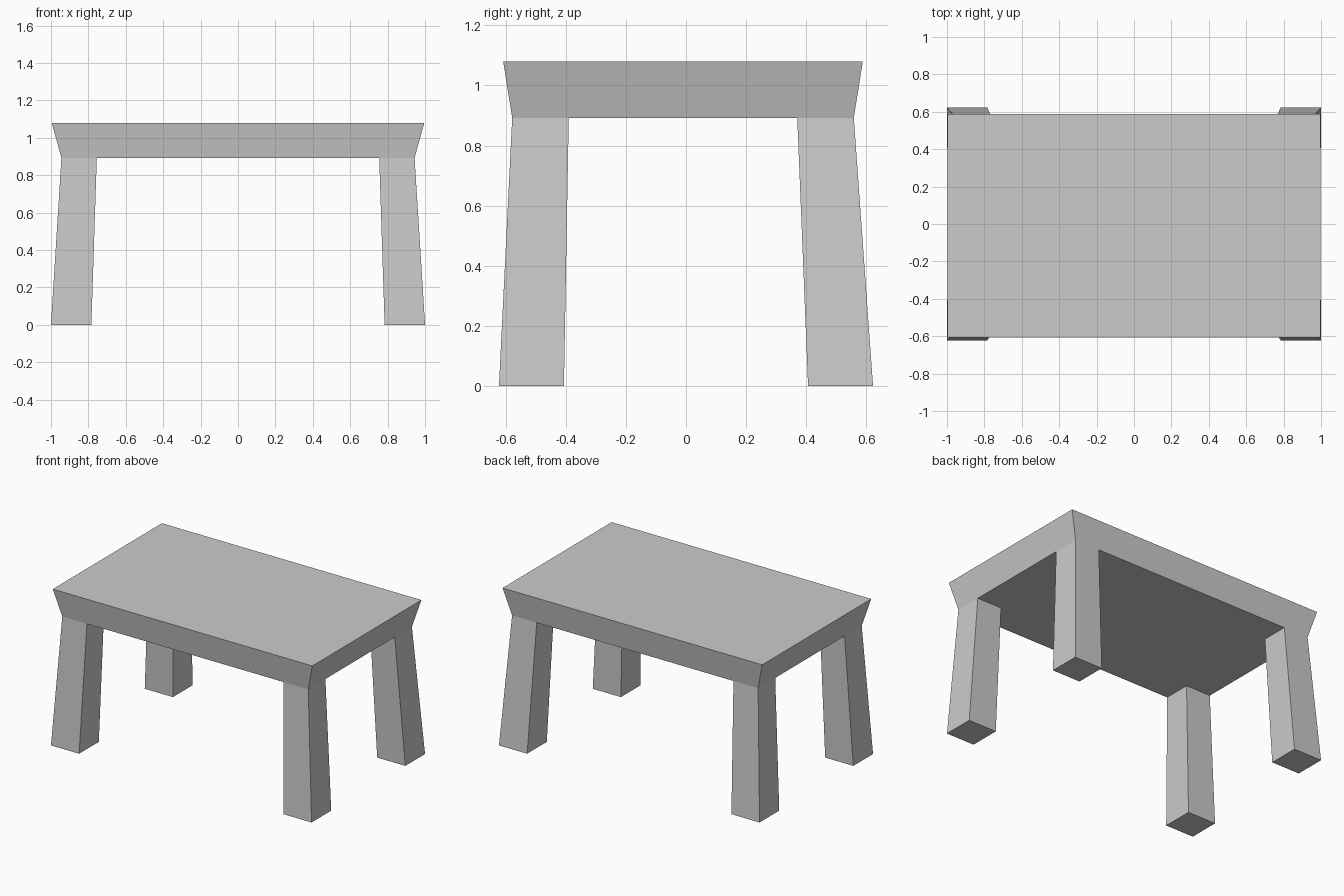
import bpy, bmesh

if "Cube" in bpy.data.objects:
    bpy.data.objects.remove(bpy.data.objects["Cube"])


def tapered_block(name, low, high, z0, z1, cap_top=True):
    """Block between two rectangles, each given as (x0, x1, y0, y1)."""
    bm = bmesh.new()
    rings = []
    for (xa, xb, ya, yb), z in ((low, z0), (high, z1)):
        corners = ((xa, ya), (xb, ya), (xb, yb), (xa, yb))
        rings.append([bm.verts.new((x, y, z)) for x, y in corners])
    a, b = rings
    bm.faces.new(a[::-1])
    if cap_top:
        bm.faces.new(b)
    for i in range(4):
        j = (i + 1) % 4
        bm.faces.new((a[i], a[j], b[j], b[i]))
    mesh = bpy.data.meshes.new(name)
    bm.to_mesh(mesh)
    bm.free()
    obj = bpy.data.objects.new(name, mesh)
    bpy.context.collection.objects.link(obj)
    return obj


def span(side, inner, outer, shift=0.0):
    """Ordered interval on the negative or positive side of an axis."""
    return tuple(sorted((side * inner + shift, side * outer + shift)))


Z_UNDER, Z_TOP = 0.892, 1.08
Y_SHIFT = -0.01  # the top sits slightly towards the front

# Table top, flaring outwards to its upper face
tapered_block("table_top",
              (-0.944, 0.944, -0.568 + Y_SHIFT, 0.568 + Y_SHIFT),
              (-0.996, 0.996, -0.598 + Y_SHIFT, 0.598 + Y_SHIFT),
              Z_UNDER, Z_TOP)

# Four splayed legs, open where they join the underside
for y_name, sy in (("front", -1), ("back", 1)):
    for x_name, sx in (("left", -1), ("right", 1)):
        foot = span(sx, 0.784, 1.0) + span(sy, 0.406, 0.622)
        head = span(sx, 0.755, 0.944) + span(sy, 0.380, 0.568, Y_SHIFT)
        tapered_block(f"{y_name}_{x_name}_leg", foot, head, 0.0, Z_UNDER, cap_top=False)
